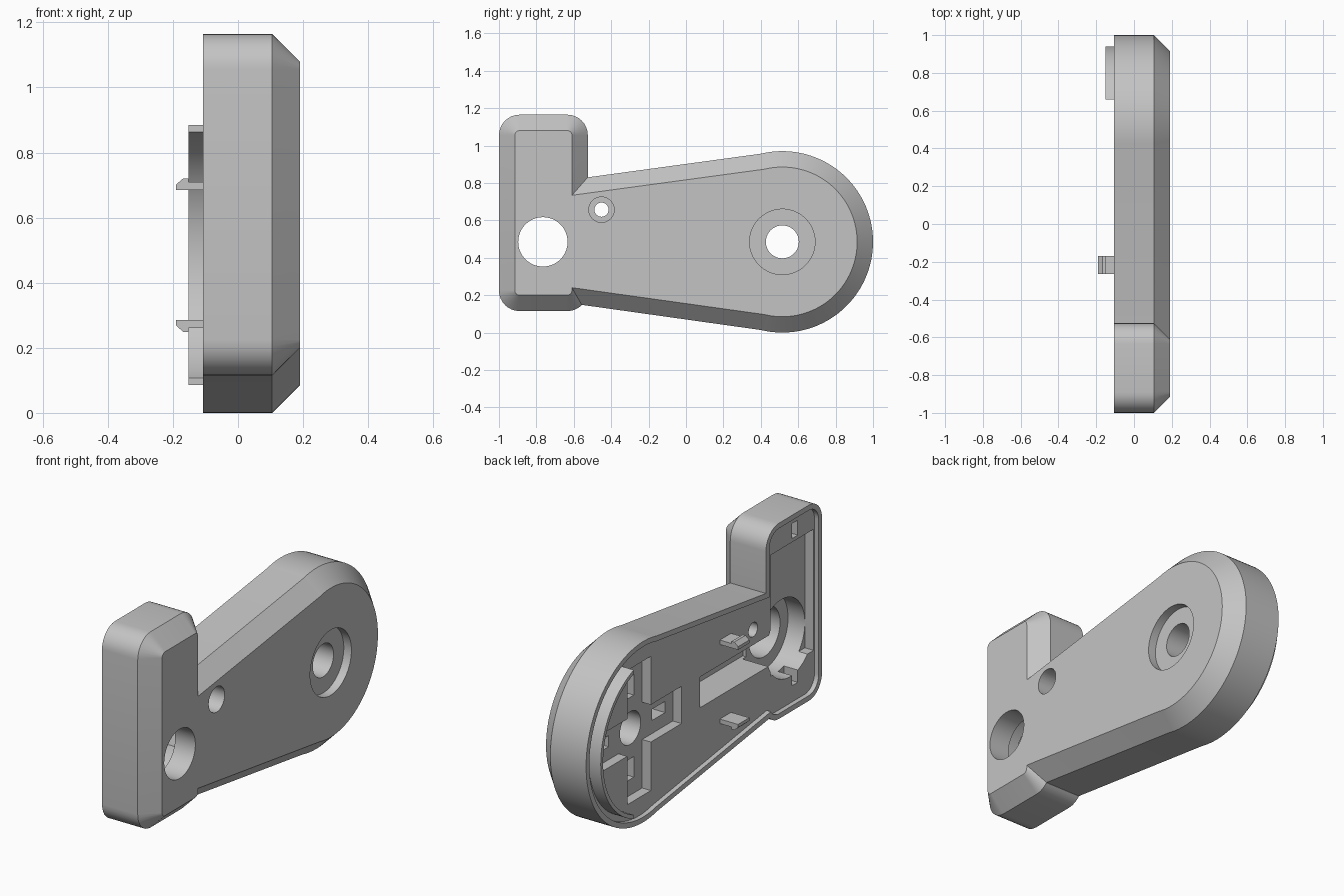
import bpy, bmesh
from math import sin, cos, radians

cube = bpy.data.objects.get("Cube")
if cube:
    bpy.data.objects.remove(cube, do_unlink=True)

BACK, FLOOR, SHOULDER, FACE = -0.107, -0.082, 0.105, 0.19
POCKET = -0.03
MID = 0.485            # height of the main axis
DISC = (0.515, MID)    # pivot centre, (y, z)
EYE = (-0.765, MID)    # large hole in the upright block

grey = bpy.data.materials.new("plain grey")
grey.use_nodes = True
grey.diffuse_color = (0.55, 0.55, 0.55, 1)
grey.node_tree.nodes["Principled BSDF"].inputs["Base Color"].default_value = (0.55, 0.55, 0.55, 1)


def arc(center, r, a0, a1, n):
    return [(center[0] + r * cos(radians(a0 + (a1 - a0) * i / n)),
             center[1] + r * sin(radians(a0 + (a1 - a0) * i / n))) for i in range(n + 1)]


def loft(name, rings):
    """Closed solid through rings that share a point count."""
    bm = bmesh.new()
    loops = [[bm.verts.new(p) for p in ring] for ring in rings]
    n = len(loops[0])
    for a, b in zip(loops, loops[1:]):
        for i in range(n):
            bm.faces.new((a[i], a[(i + 1) % n], b[(i + 1) % n], b[i]))
    bm.faces.new(loops[0][::-1])
    bm.faces.new(loops[-1])
    bmesh.ops.recalc_face_normals(bm, faces=bm.faces)
    mesh = bpy.data.meshes.new(name)
    bm.to_mesh(mesh)
    bm.free()
    ob = bpy.data.objects.new(name, mesh)
    bpy.context.collection.objects.link(ob)
    mesh.materials.append(grey)
    return ob


def at_x(points, x):
    return [(x, y, z) for y, z in points]


def prism(name, points, x0, x1):
    return loft(name, [at_x(points, x0), at_x(points, x1)])


def rect(y0, y1, z0, z1):
    return [(y0, z0), (y1, z0), (y1, z1), (y0, z1)]


def disc(center, r, n=64):
    return arc(center, r, 0, 360, n)[:-1]


def outline(d):
    """Block plus tapered arm outline, moved inward by d."""
    r = 0.11 - d
    pts = arc((-0.89, 0.225), r, 180, 270, 8)
    pts += arc((-0.635, 0.225), r, -90, -45 + 45 * (d / 0.085) ** 1.3, 8)
    y, z = pts[-1]
    pts.append((y, max(z + 0.001, 0.147 - 0.139 * (y + 0.557) + 1.01 * d)))
    pts += arc(DISC, 0.485 - d, -103.7, 103.7, 72)
    pts.append((-0.525 - d, 0.83 - 1.13 * d))
    pts += arc((-0.635, 1.055), r, 0, 90, 8)
    pts += arc((-0.89, 1.055), r, 90, 180, 8)
    return pts


# Main shell with a chamfered outer face
body = loft("arm_body", [at_x(outline(0), BACK), at_x(outline(0), SHOULDER),
                         at_x(outline(0.085), FACE)])

# Cutters: (outline, start, end)
OUT = 0.3
cuts = [
    (outline(0.028), -OUT, FLOOR),                       # rimmed back
    (rect(-0.965, -0.6, 0.35, 1.0), -OUT, POCKET),       # block pocket
    (disc(EYE, 0.2), -OUT, 0.07),                        # round socket
    (disc(EYE, 0.132), -OUT, OUT),                       # large through hole
    (rect(-0.61, 0.0, 0.41, 0.575), -OUT, 0.09),         # long slot
    (disc((-0.452, 0.657), 0.038, 32), -OUT, OUT),       # screw hole
    (disc((-0.452, 0.657), 0.068, 32), 0.03, OUT),       # screw head bore
    (disc(DISC, 0.088), -OUT, OUT),                      # pivot hole
    (disc(DISC, 0.175), FACE - 0.045, OUT),              # pivot counterbore
    (rect(-0.83, -0.78, 1.02, 1.1), -OUT, 0.0),          # block slots
    (rect(-0.83, -0.78, 0.23, 0.31), -OUT, 0.0),
]
# Cross-shaped pocket around the pivot
cy, cz = DISC
a, l = 0.1, 0.36
cross = [(a, a), (a, l), (-a, l), (-a, a), (-l, a), (-l, -a),
         (-a, -a), (-a, -l), (a, -l), (a, -a), (l, -a), (l, a)]
cuts.append(([(cy + u, cz + v) for u, v in cross], -OUT, POCKET))
# Slots in the four cross arms
for u, v in ((1, 0), (-1, 0), (0, 1), (0, -1)):
    y, z = cy + 0.24 * u, cz + 0.22 * v
    hy, hz = (0.055, 0.03) if u else (0.03, 0.055)
    cuts.append((rect(y - hy, y + hy, z - hz, z + hz), -OUT, 0.05))

bpy.context.view_layer.objects.active = body
for points, x0, x1 in cuts:
    cutter = prism("cutter", points, x0, x1)
    cutter.hide_render = True
    mod = body.modifiers.new("cut", "BOOLEAN")
    mod.operation = "DIFFERENCE"
    mod.solver = "EXACT"
    mod.object = cutter
    bpy.ops.object.modifier_apply(modifier=mod.name)
    bpy.data.objects.remove(cutter, do_unlink=True)

# Curved locating ridge at the rounded end
ridge = prism("locating_ridge", arc(DISC, 0.425, -70, 70, 48) + arc(DISC, 0.405, 69, -69, 48),
              -0.152, FLOOR + 0.01)

# Barbed snap clips, mirrored about the main axis
clip = [(FLOOR + 0.01, 0.2), (-0.19, 0.2), (-0.19, 0.217), (-0.168, 0.236),
        (-0.152, 0.236), (-0.152, 0.224), (FLOOR + 0.01, 0.224)]
for name, side in (("upper_clip", 1), ("lower_clip", -1)):
    loft(name, [[(x, y, MID + side * h) for x, h in clip] for y in (-0.265, -0.17)])

# Smooth curves, crisp edges
for ob in (body, ridge):
    bpy.ops.object.select_all(action="DESELECT")
    ob.select_set(True)
    bpy.context.view_layer.objects.active = ob
    bpy.ops.object.shade_smooth_by_angle(angle=radians(25))
